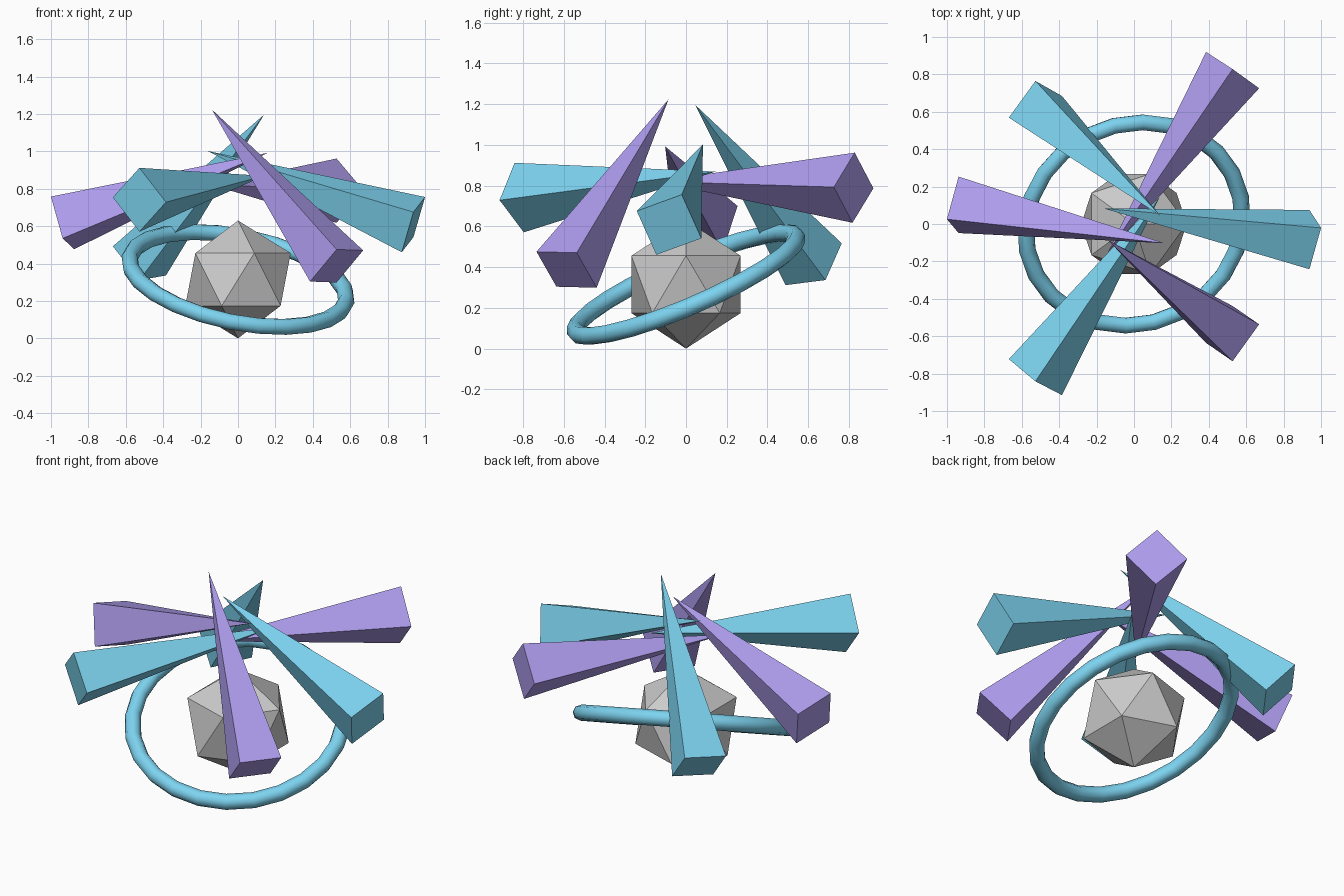
import bpy
import math
from mathutils import Matrix

if "Cube" in bpy.data.objects:
    bpy.data.objects.remove(bpy.data.objects["Cube"])


def material(name, rgb):
    mat = bpy.data.materials.new(name)
    mat.diffuse_color = (*rgb, 1.0)
    mat.use_nodes = True
    mat.node_tree.nodes["Principled BSDF"].inputs["Base Color"].default_value = mat.diffuse_color
    return mat


blue = material("sky_blue", (0.205, 0.651, 0.87))
purple = material("lavender", (0.43, 0.34, 0.86))
CORE = 0.315

# Faceted core
bpy.ops.mesh.primitive_ico_sphere_add(subdivisions=1, radius=CORE, location=(0, 0, CORE))
bpy.context.object.name = "core"

# Tilted ring around the core
bpy.ops.mesh.primitive_torus_add(major_segments=24, minor_segments=8,
                                 major_radius=0.59, minor_radius=0.045,
                                 location=(0, 0, CORE), rotation=(0.4, 0.2, 0))
ring = bpy.context.object
ring.name = "ring"
ring.data.materials.append(blue)
bpy.ops.object.shade_smooth()

# Crown of six four-sided spikes, tips crossing above the core, alternating twist
for i in range(6):
    angle = i * math.pi / 3
    bpy.ops.mesh.primitive_cone_add(vertices=4, radius1=0.172, radius2=0, depth=1.18)
    spike = bpy.context.object
    spike.name = f"spike_{i + 1}"
    spike.data.materials.append(purple if i % 2 else blue)
    lean_x = 1.2 * math.sin(angle) + (0.5 if i % 2 else -0.4)
    lean_y = -1.2 * math.cos(angle)
    spike.matrix_world = (
        Matrix.Translation((0.388 * math.cos(angle), 0.388 * math.sin(angle), 0.805))
        @ Matrix.Rotation(lean_x, 4, 'X') @ Matrix.Rotation(lean_y, 4, 'Y'))
